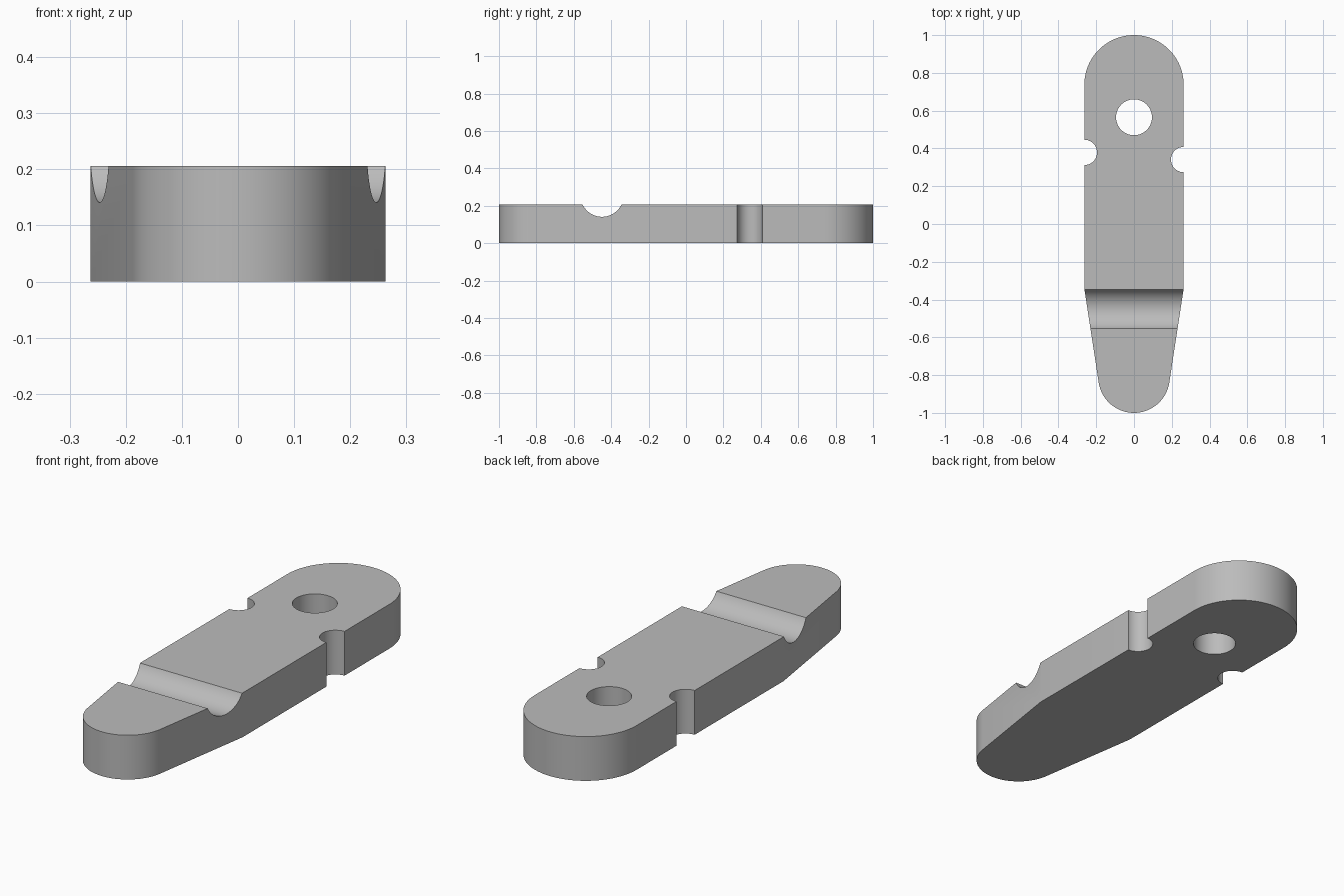
import bpy, bmesh
from math import pi, radians, sin, cos
from mathutils import Matrix

cube = bpy.data.objects.get("Cube")
if cube:
    bpy.data.objects.remove(cube, do_unlink=True)

HALF_WIDTH, HEIGHT = 0.263, 0.206
TIP_RADIUS, TAPER_START, TAPER = 0.189, -0.342, radians(8.65)

# Single plain grey finish
grey = bpy.data.materials.new("plain grey")
grey.use_nodes = True
colour = (0.5, 0.5, 0.5, 1)
grey.diffuse_color = colour
grey.node_tree.nodes["Principled BSDF"].inputs["Base Color"].default_value = colour


def make_object(name, bm):
    mesh = bpy.data.meshes.new(name)
    bmesh.ops.recalc_face_normals(bm, faces=bm.faces)
    bm.to_mesh(mesh)
    bm.free()
    mesh.materials.append(grey)
    obj = bpy.data.objects.new(name, mesh)
    bpy.context.collection.objects.link(obj)
    return obj


def arc(cx, cy, radius, start, end, steps=48):
    return [(cx + radius * cos(start + (end - start) * i / steps),
             cy + radius * sin(start + (end - start) * i / steps))
            for i in range(steps + 1)]


def cylinder_cutter(name, location, radius, axis="Z"):
    bm = bmesh.new()
    turn = Matrix.Rotation(pi / 2, 4, "Y") if axis == "X" else Matrix()
    bmesh.ops.create_cone(bm, cap_ends=True, segments=96, radius1=radius,
                          radius2=radius, depth=1,
                          matrix=Matrix.Translation(location) @ turn)
    obj = make_object(name, bm)
    obj.hide_render = True
    return obj


# Bar outline: round back end, straight sides, tapered round tip
outline = arc(0, 1 - HALF_WIDTH, HALF_WIDTH, 0, pi)
outline.append((-HALF_WIDTH, TAPER_START))
outline += arc(0, TIP_RADIUS - 1, TIP_RADIUS, pi + TAPER, 2 * pi - TAPER)
outline.append((HALF_WIDTH, TAPER_START))

bm = bmesh.new()
base = bm.faces.new([bm.verts.new((x, y, 0)) for x, y in outline])
top = bmesh.ops.extrude_face_region(bm, geom=[base])
bmesh.ops.translate(bm, vec=(0, 0, HEIGHT),
                    verts=[v for v in top["geom"] if isinstance(v, bmesh.types.BMVert)])
bar = make_object("lever_bar", bm)

# Pivot hole, staggered side notches and cross groove
cutters = [
    cylinder_cutter("pivot_hole_cutter", (0, 0.565, 0.1), 0.095),
    cylinder_cutter("left_notch_cutter", (HALF_WIDTH, 0.341, 0.1), 0.067),
    cylinder_cutter("right_notch_cutter", (-HALF_WIDTH, 0.379, 0.1), 0.067),
    cylinder_cutter("groove_cutter", (0, -0.449, 0.256), 0.115, "X"),
]
for cutter in cutters:
    cut = bar.modifiers.new(cutter.name, "BOOLEAN")
    cut.operation, cut.solver, cut.object = "DIFFERENCE", "EXACT", cutter

# Bake the cuts and remove the helpers
bpy.context.view_layer.update()
graph = bpy.context.evaluated_depsgraph_get()
cut_mesh = bpy.data.meshes.new_from_object(bar.evaluated_get(graph))
bar.modifiers.clear()
bar.data = cut_mesh
for cutter in cutters:
    bpy.data.objects.remove(cutter, do_unlink=True)

# Smooth curved walls with crisp edges
for obj in bpy.context.selected_objects:
    obj.select_set(False)
bar.select_set(True)
bpy.context.view_layer.objects.active = bar
bpy.ops.object.shade_smooth_by_angle(angle=radians(30))
